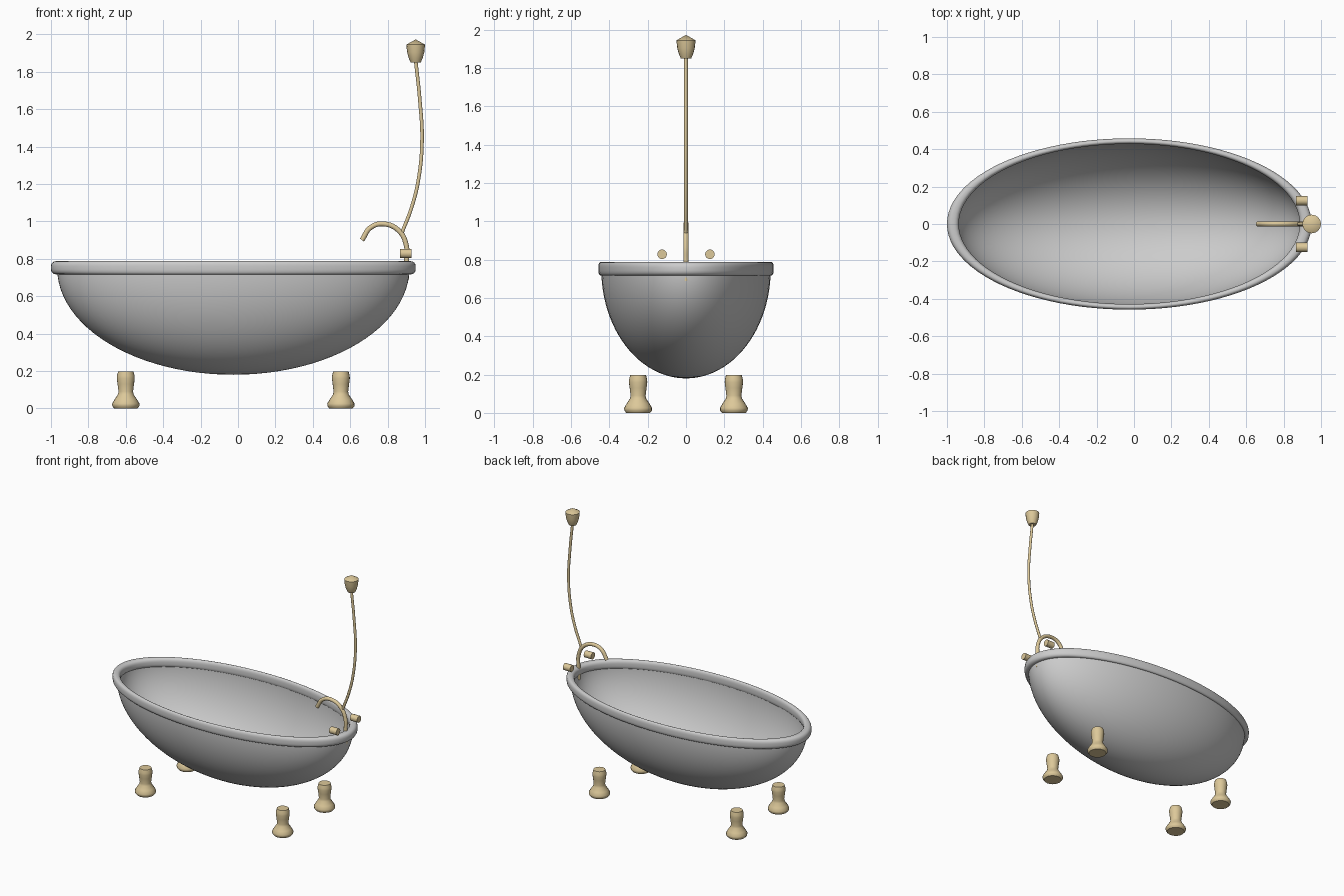
import bpy, bmesh, math
from mathutils import Vector

if "Cube" in bpy.data.objects:
    bpy.data.objects.remove(bpy.data.objects["Cube"])

brass = bpy.data.materials.new("brass")
brass.diffuse_color = (0.72, 0.58, 0.32, 1)
brass.use_nodes = True
brass.node_tree.nodes["Principled BSDF"].inputs["Base Color"].default_value = brass.diffuse_color


def finish(name, bm, mat=None, angle=40):
    bmesh.ops.remove_doubles(bm, verts=bm.verts, dist=1e-5)
    bmesh.ops.recalc_face_normals(bm, faces=bm.faces)
    me = bpy.data.meshes.new(name)
    bm.to_mesh(me)
    bm.free()
    ob = bpy.data.objects.new(name, me)
    bpy.context.collection.objects.link(ob)
    if mat:
        me.materials.append(mat)
    bpy.ops.object.select_all(action='DESELECT')
    ob.select_set(True)
    bpy.context.view_layer.objects.active = ob
    bpy.ops.object.shade_smooth_by_angle(angle=math.radians(angle))
    return ob


def lathe(name, profile, loc=(0, 0, 0), scale=(1, 1), sides=16, mat=None, closed=False):
    """Revolve (radius, z) points around z, optionally into an ellipse."""
    bm = bmesh.new()
    rings = [[bm.verts.new((loc[0] + r * scale[0] * math.cos(2 * math.pi * i / sides),
                            loc[1] + r * scale[1] * math.sin(2 * math.pi * i / sides),
                            loc[2] + z)) for i in range(sides)] for r, z in profile]
    for a, b in zip(rings, rings[1:] + ([rings[0]] if closed else [])):
        for i in range(sides):
            j = (i + 1) % sides
            bm.faces.new((a[i], a[j], b[j], b[i]))
    if not closed:
        for ring, (r, z) in ((rings[0], profile[0]), (rings[-1], profile[-1])):
            if r > 1e-4:
                bm.faces.new(ring)
    return finish(name, bm, mat)


def pipe(name, pts, radius):
    """Round tube along a smooth path, turned into a mesh."""
    cu = bpy.data.curves.new(name, 'CURVE')
    cu.dimensions = '3D'
    cu.bevel_depth = radius
    cu.bevel_resolution = 3
    cu.resolution_u = 8
    cu.use_fill_caps = True
    sp = cu.splines.new('BEZIER')
    sp.bezier_points.add(len(pts) - 1)
    for bp, (x, z) in zip(sp.bezier_points, pts):
        bp.co = (x, 0, z)
        bp.handle_left_type = bp.handle_right_type = 'AUTO'
    tmp = bpy.data.objects.new(name + "_path", cu)
    bpy.context.collection.objects.link(tmp)
    bpy.context.view_layer.update()
    me = tmp.to_mesh()
    bm = bmesh.new()
    bm.from_mesh(me)
    tmp.to_mesh_clear()
    bpy.data.objects.remove(tmp)
    return finish(name, bm, brass, 50)


# tub: elliptical bowl with a thin wall
TUB, OVAL, TOP, N = (-0.025, 0, 0), (0.975, 0.458), 0.75, 24
arc = [math.pi / 2 * i / N for i in range(N + 1)]
outer = [(0.966 * math.sin(t), TOP - 0.57 * math.cos(t)) for t in arc]
inner = [(0.948 * math.sin(t), TOP - 0.555 * math.cos(t)) for t in reversed(arc)]
lathe("tub", outer + inner, TUB, OVAL, 96)

# rolled rim: rounded rectangular section
rim = []
for cx, cz, start in ((0.974, 0.761, 0), (0.961, 0.761, 90), (0.961, 0.743, 180), (0.974, 0.743, 270)):
    for k in range(5):
        a = math.radians(start + 22.5 * k)
        rim.append((cx + 0.026 * math.cos(a), cz + 0.026 * math.sin(a)))
lathe("rim", rim, TUB, OVAL, 96, closed=True)

# four feet
foot = [(0.062, 0), (0.072, 0.012), (0.073, 0.026), (0.06, 0.048), (0.042, 0.075), (0.039, 0.09),
        (0.044, 0.13), (0.048, 0.16), (0.047, 0.175), (0.041, 0.198)]
for xn, x in (("left", -0.6), ("right", 0.55)):
    for yn, y in (("front", -0.25), ("back", 0.25)):
        lathe(f"{yn}_{xn}_foot", foot, (x, y, 0), sides=20, mat=brass)

# curved spout and shower riser
pipe("spout", [(0.9, 0.69), (0.902, 0.8), (0.9, 0.87), (0.865, 0.945), (0.785, 0.986),
               (0.71, 0.968), (0.663, 0.9)], 0.014)
pipe("shower_riser", [(0.877, 0.94), (0.93, 1.08), (0.966, 1.23), (0.984, 1.44),
                      (0.972, 1.65), (0.95, 1.86)], 0.01)

# shower head
lathe("shower_head", [(0.027, 1.85), (0.037, 1.872), (0.046, 1.905), (0.05, 1.945), (0, 1.973)],
      (0.95, 0, 0), sides=16, mat=brass)

# two tap knobs lying along x
for side, y in (("front", -0.125), ("back", 0.125)):
    knob = lathe(f"{side}_tap", [(0.025, -0.03), (0.025, 0.03)], sides=20, mat=brass)
    knob.rotation_euler = (0, math.pi / 2, 0)
    knob.location = Vector((0.897, y, 0.828))
